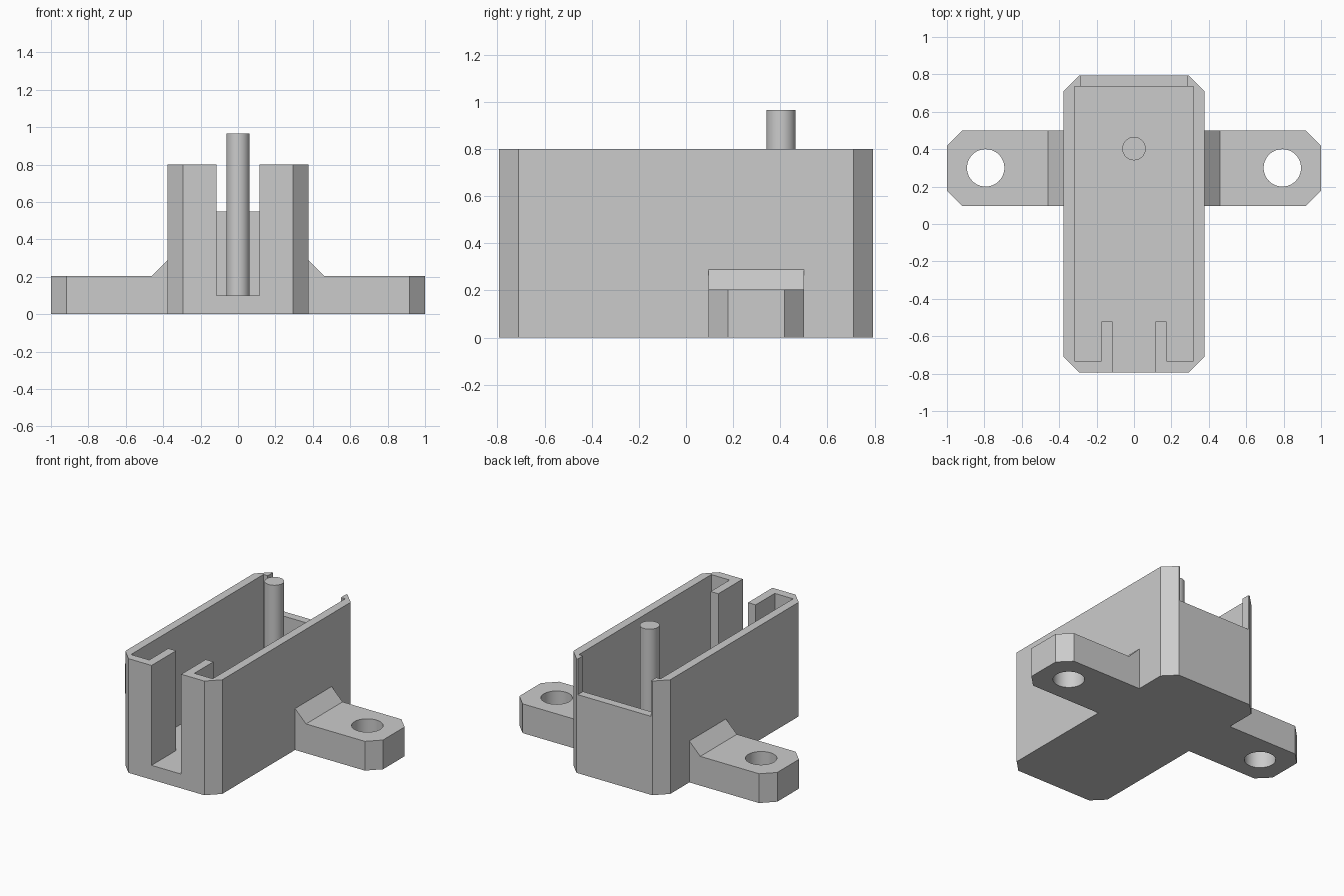
import bpy
import bmesh
from mathutils import Vector

default = bpy.data.objects.get("Cube")
if default:
    bpy.data.objects.remove(default, do_unlink=True)

grey = bpy.data.materials.new("plain grey")
grey.use_nodes = True
colour = (0.6, 0.6, 0.6, 1)
grey.diffuse_color = colour
grey.node_tree.nodes["Principled BSDF"].inputs["Base Color"].default_value = colour


def prism(name, points, start, end):
    """Extrude a closed polygon of 3D points from start to end."""
    bm = bmesh.new()
    face = bm.faces.new([bm.verts.new(Vector(p) + Vector(start)) for p in points])
    side = bmesh.ops.extrude_face_region(bm, geom=[face])
    moved = [g for g in side["geom"] if isinstance(g, bmesh.types.BMVert)]
    bmesh.ops.translate(bm, verts=moved, vec=Vector(end) - Vector(start))
    bmesh.ops.recalc_face_normals(bm, faces=bm.faces)
    mesh = bpy.data.meshes.new(name)
    bm.to_mesh(mesh)
    bm.free()
    mesh.materials.append(grey)
    obj = bpy.data.objects.new(name, mesh)
    bpy.context.collection.objects.link(obj)
    return obj


def mirrored(half):
    """Complete a half outline by mirroring it across x = 0."""
    return [(x, y, z) for x, y, z in half] + [(-x, y, z) for x, y, z in reversed(half)]


def plan(name, half, bottom, top):
    return prism(name, mirrored([(x, y, 0) for x, y in half]), (0, 0, bottom), (0, 0, top))


def chamfered(x, y0, y1, c):
    """Right half of a rectangle with cut corners."""
    return [(x - c, y0), (x, y0 + c), (x, y1 - c), (x - c, y1)]


def cylinder(name, radius, x, y, bottom, top):
    bpy.ops.mesh.primitive_cylinder_add(vertices=48, radius=radius, depth=top - bottom,
                                        location=(x, y, (bottom + top) / 2))
    obj = bpy.context.object
    obj.name = name
    obj.data.materials.append(grey)
    return obj


def combine(target, tool, operation):
    """Apply an exact boolean and discard the tool."""
    mod = target.modifiers.new("join", 'BOOLEAN')
    mod.object, mod.operation, mod.solver = tool, operation, 'EXACT'
    bpy.context.view_layer.objects.active = target
    bpy.ops.object.modifier_apply(modifier=mod.name)
    bpy.data.objects.remove(tool, do_unlink=True)


def smooth(obj):
    bpy.ops.object.select_all(action='DESELECT')
    obj.select_set(True)
    bpy.context.view_layer.objects.active = obj
    bpy.ops.object.shade_smooth_by_angle()


HEIGHT, FLOOR = 0.8, 0.1
TAB_FRONT, TAB_BACK, TAB_TOP = 0.095, 0.5, 0.205

# Housing block with mounting tabs and sloped gussets
housing = plan("housing", chamfered(0.376, -0.793, 0.793, 0.082), 0, HEIGHT)
tabs = plan("tabs", chamfered(1, TAB_FRONT, TAB_BACK, 0.083), 0, TAB_TOP)
gussets = prism("gussets", mirrored([(0.461, 0, TAB_TOP), (0.361, 0, 0.305)]),
                (0, TAB_FRONT, 0), (0, TAB_BACK, 0))
combine(tabs, gussets, 'UNION')
combine(housing, tabs, 'UNION')

# Cavity, front slot and the guide ribs beside it
cavity = plan("cavity_cutter", [(0.115, -1), (0.115, -0.522), (0.175, -0.522),
                                (0.175, -0.733), (0.317, -0.733), (0.317, 0.735)],
              FLOOR, HEIGHT + 0.2)
combine(housing, cavity, 'DIFFERENCE')

# Lowered back wall
notch = plan("notch_cutter", [(0.284, 0.7), (0.284, 1)], 0.55, HEIGHT + 0.2)
combine(housing, notch, 'DIFFERENCE')

# Screw holes through the tabs
for side in (-1, 1):
    hole = cylinder("hole_cutter", 0.1, side * 0.793, 0.3, -0.1, 0.4)
    combine(housing, hole, 'DIFFERENCE')
smooth(housing)

# Upright pin standing on the floor
pin = cylinder("pin", 0.0625, 0, 0.403, FLOOR, 0.965)
smooth(pin)
